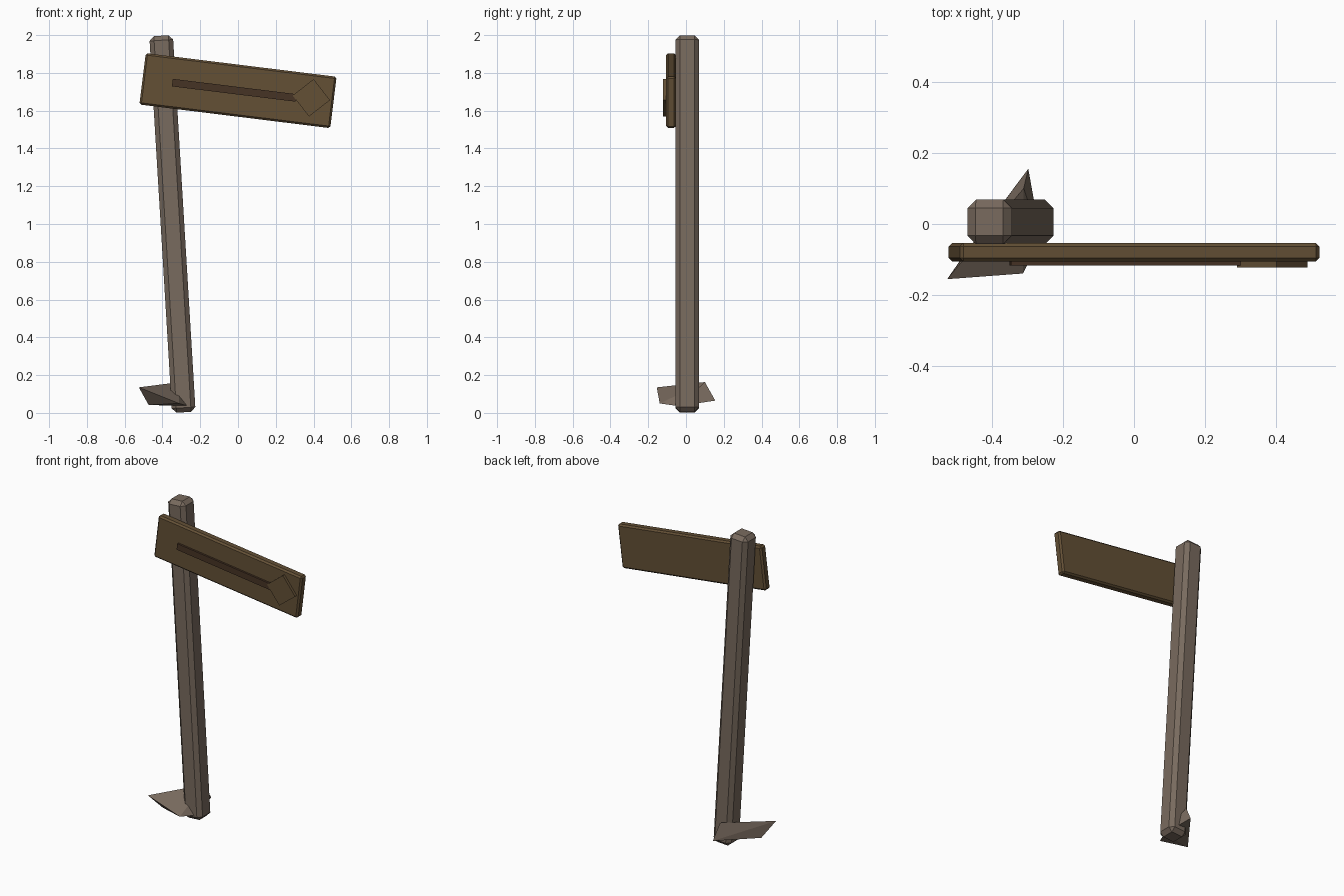
import bpy, bmesh, math
from mathutils import Vector

if "Cube" in bpy.data.objects:
    bpy.data.objects.remove(bpy.data.objects["Cube"])


def material(name, rgb):
    m = bpy.data.materials.new(name)
    m.diffuse_color = (*rgb, 1)
    m.use_nodes = True
    m.node_tree.nodes["Principled BSDF"].inputs["Base Color"].default_value = m.diffuse_color
    return m


post_wood = material("weathered_grey_wood", (0.19, 0.145, 0.112))
board_wood = material("brown_board_wood", (0.125, 0.079, 0.036))
dark_wood = material("dark_carved_wood", (0.062, 0.033, 0.018))


def finish(name, bm, mat):
    bmesh.ops.recalc_face_normals(bm, faces=bm.faces)
    mesh = bpy.data.meshes.new(name)
    bm.to_mesh(mesh)
    bm.free()
    mesh.materials.append(mat)
    ob = bpy.data.objects.new(name, mesh)
    bpy.context.collection.objects.link(ob)
    return ob


def box(name, size, loc, tilt, mat, chamfer=0.0):
    """Box tilted about the y axis, with optional single-cut chamfered edges."""
    bm = bmesh.new()
    bmesh.ops.create_cube(bm, size=1)
    bmesh.ops.scale(bm, vec=size, verts=bm.verts)
    if chamfer:
        bmesh.ops.bevel(bm, geom=bm.edges[:], offset=chamfer, segments=1,
                        affect='EDGES')
    ob = finish(name, bm, mat)
    ob.location = loc
    ob.rotation_euler.y = math.radians(tilt)
    return ob


# Leaning post with chamfered corners
box("post", (0.125, 0.125, 1.997), (-0.347, 0.006, 1.0), -3.45, post_wood, 0.024)

# Sign board, drooping to the right
TILT = 7.05
box("sign_board", (1.018, 0.052, 0.274), (0, -0.079, 1.706), TILT, board_wood, 0.01)

# Arrow: shaft strip and diamond head
box("arrow_shaft", (0.66, 0.022, 0.04), (-0.02, -0.106, 1.708), TILT, dark_wood)
box("arrow_head", (0.141, 0.03, 0.141), (0.388, -0.107, 1.668), TILT + 45, board_wood)

# Splintered wedge at the foot of the post
bm = bmesh.new()
for p in [(-0.525, -0.155, 0.135), (-0.473, -0.08, 0.042), (-0.297, 0.155, 0.065),
          (-0.31, 0.10, 0.163), (-0.312, -0.139, 0.05), (-0.262, -0.04, 0.036)]:
    bm.verts.new(Vector(p))
bmesh.ops.convex_hull(bm, input=bm.verts)
finish("foot_splinter", bm, post_wood)
